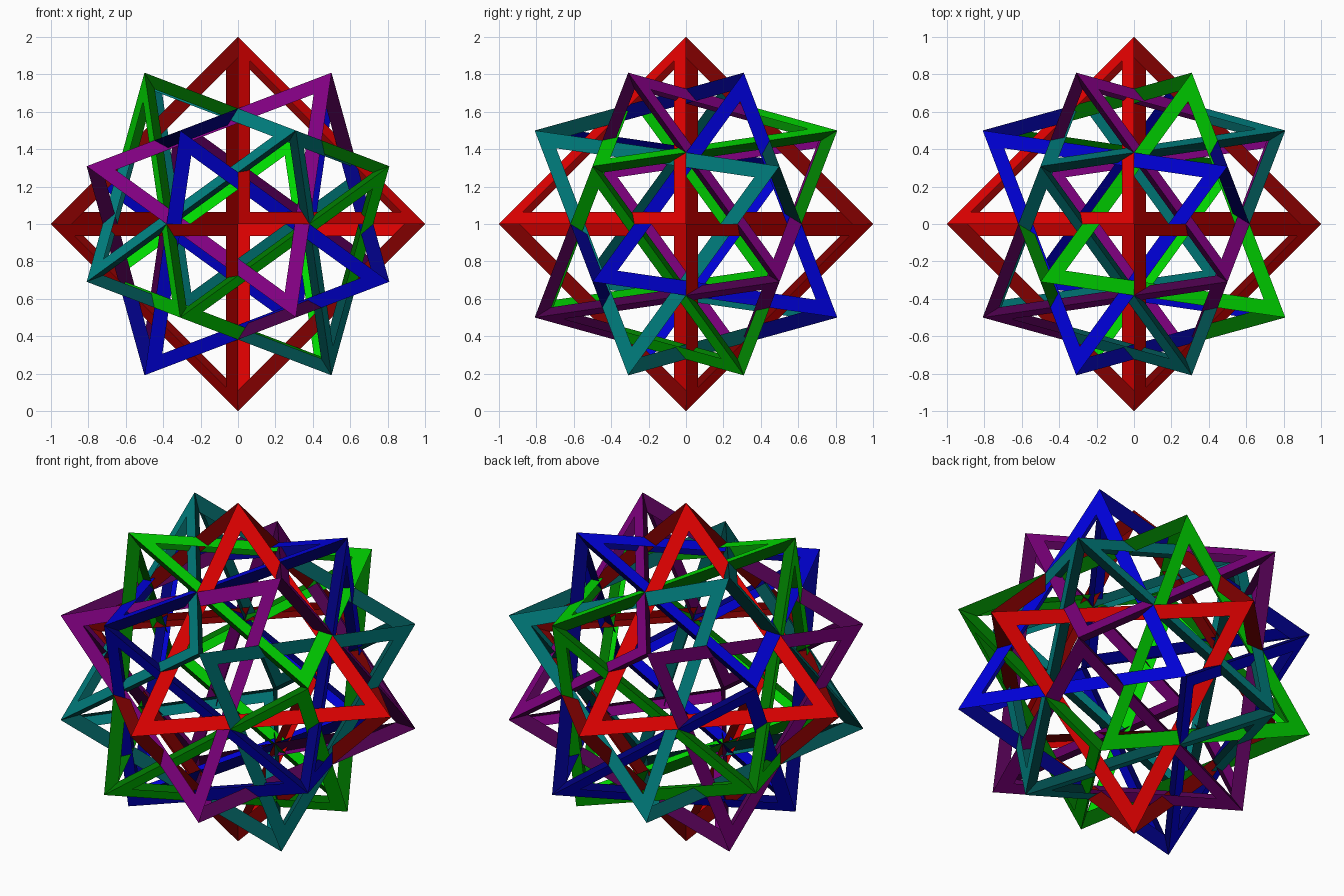
import bpy
import bmesh
from itertools import product
from math import radians
from mathutils import Matrix, Vector

cube = bpy.data.objects.get("Cube")
if cube:
    bpy.data.objects.remove(cube, do_unlink=True)

WIDTH = 0.078    # width of the flat strips around every opening
PHI = (1 + 5 ** 0.5) / 2
FIVEFOLD_AXIS = Vector((0, 1, PHI))
X, Y, Z = Vector((1, 0, 0)), Vector((0, 1, 0)), Vector((0, 0, 1))


def make_material(name, rgb):
    mat = bpy.data.materials.new(name)
    mat.use_nodes = True
    mat.diffuse_color = (*rgb, 1)
    bsdf = mat.node_tree.nodes["Principled BSDF"]
    bsdf.inputs["Base Color"].default_value = (*rgb, 1)
    bsdf.inputs["Roughness"].default_value = 0.6
    return mat


def add_ring(bm, corners, slot):
    """Flat polygon with a matching opening, leaving a strip of even width."""
    n = len(corners)
    mid = sum(corners, Vector()) / n
    inradius = ((corners[0] + corners[1]) / 2 - mid).length
    outer = [bm.verts.new(p) for p in corners]
    inner = [bm.verts.new(p.lerp(mid, WIDTH / inradius)) for p in corners]
    for i in range(n):
        j = (i + 1) % n
        face = bm.faces.new((outer[i], outer[j], inner[j], inner[i]))
        face.material_index = slot


def add_frame(name, mats, turn):
    """Four light octahedron triangles and three dark squares through the centre."""
    bm = bmesh.new()
    for sx, sy, sz in product((1, -1), repeat=3):
        if sx * sy * sz < 0:
            add_ring(bm, [Z * sz, Y * sy, X * sx], 0)
    for a, b in ((X, Y), (Y, Z), (Z, X)):
        add_ring(bm, [a, b, -a, -b], 1)
    bmesh.ops.remove_doubles(bm, verts=bm.verts, dist=1e-5)
    bm.transform(Matrix.Rotation(turn, 4, FIVEFOLD_AXIS))
    mesh = bpy.data.meshes.new(name)
    bm.to_mesh(mesh)
    bm.free()
    for mat in mats:
        mesh.materials.append(mat)
    obj = bpy.data.objects.new(name, mesh)
    obj.location = Z
    bpy.context.collection.objects.link(obj)


# Five identical frames, each a fifth of a turn further round a golden axis,
# with a light colour for the triangles and a dark one for the squares
colours = [
    ("red", (0.75, 0.0, 0.0), (0.22, 0.0, 0.0)),
    ("blue", (0.0, 0.0, 0.72), (0.0, 0.0, 0.21)),
    ("green", (0.0, 0.70, 0.0), (0.0, 0.21, 0.0)),
    ("purple", (0.22, 0.0, 0.22), (0.075, 0.0, 0.075)),
    ("teal", (0.0, 0.21, 0.21), (0.0, 0.075, 0.075)),
]
for step, (colour, light, dark) in enumerate(colours):
    mats = [make_material(colour, light), make_material("dark " + colour, dark)]
    add_frame(colour + "_frame", mats, radians(72 * step))
